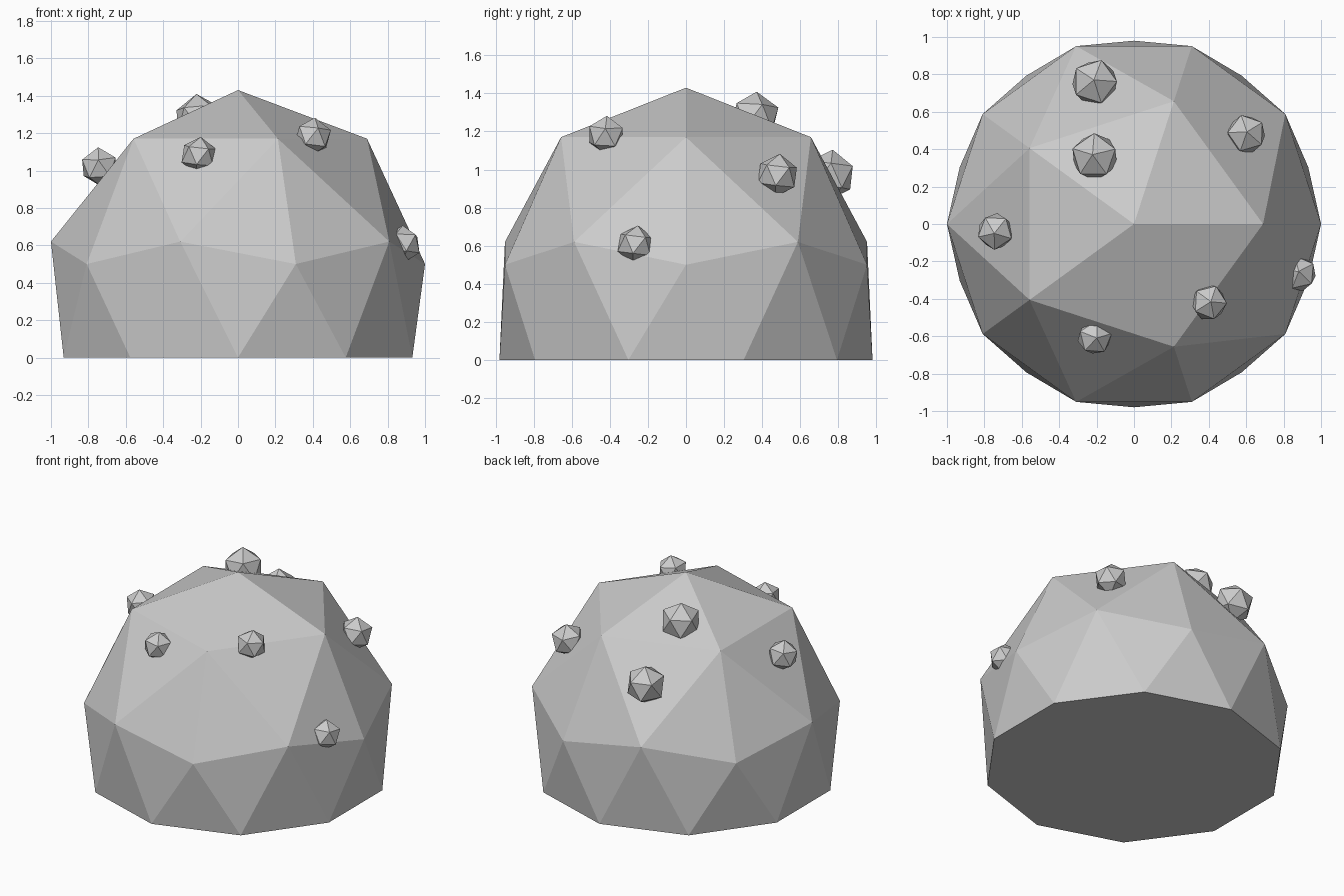
import bpy, bmesh
from math import hypot
from mathutils import Vector

if "Cube" in bpy.data.objects:
    bpy.data.objects.remove(bpy.data.objects["Cube"])


def add_object(name, bm):
    mesh = bpy.data.meshes.new(name)
    bm.to_mesh(mesh)
    bm.free()
    obj = bpy.data.objects.new(name, mesh)
    bpy.context.collection.objects.link(obj)
    return obj


# Dome: upper half of an icosphere, each ring re-proportioned
# (sphere height, new height, new radius)
RINGS = [(1.0, 1.43, 0.0), (0.851, 1.17, 0.69), (0.526, 0.62, 1.0),
         (0.447, 0.50, 1.0), (0.0, 0.0, 0.98)]
bm = bmesh.new()
bmesh.ops.create_icosphere(bm, subdivisions=2, radius=1)
bmesh.ops.delete(bm, geom=[v for v in bm.verts if v.co.z < -0.05], context='VERTS')
for v in bm.verts:
    _, z, r = min(RINGS, key=lambda ring: abs(ring[0] - v.co.z))
    flat = Vector((v.co.x, v.co.y, 0))
    v.co = (flat.normalized() * r if r else Vector()) + Vector((0, 0, z))
bmesh.ops.contextual_create(bm, geom=[e for e in bm.edges if e.is_boundary])
bmesh.ops.recalc_face_normals(bm, faces=bm.faces)
add_object("dome", bm)

# Bumps: small icosahedrons sitting on the dome (x, y, z, radius)
BUMPS = [(-0.21, 0.755, 0.97, 0.135), (-0.21, 0.36, 1.275, 0.135),
         (0.60, 0.48, 0.97, 0.113), (-0.74, -0.04, 1.02, 0.105),
         (0.40, -0.42, 1.18, 0.103), (-0.21, -0.605, 1.08, 0.10),
         (0.88, -0.265, 0.605, 0.102)]
for i, (x, y, z, r) in enumerate(BUMPS):
    bm = bmesh.new()
    bmesh.ops.create_icosphere(bm, subdivisions=1, radius=r)
    bump = add_object(f"bump_{i + 1}", bm)
    bump.location = (x, y, z)
    # lean slightly outwards from the dome axis
    bump.rotation_euler = (-0.12 * y / hypot(x, y), 0.12 * x / hypot(x, y), 0.3 * i)
